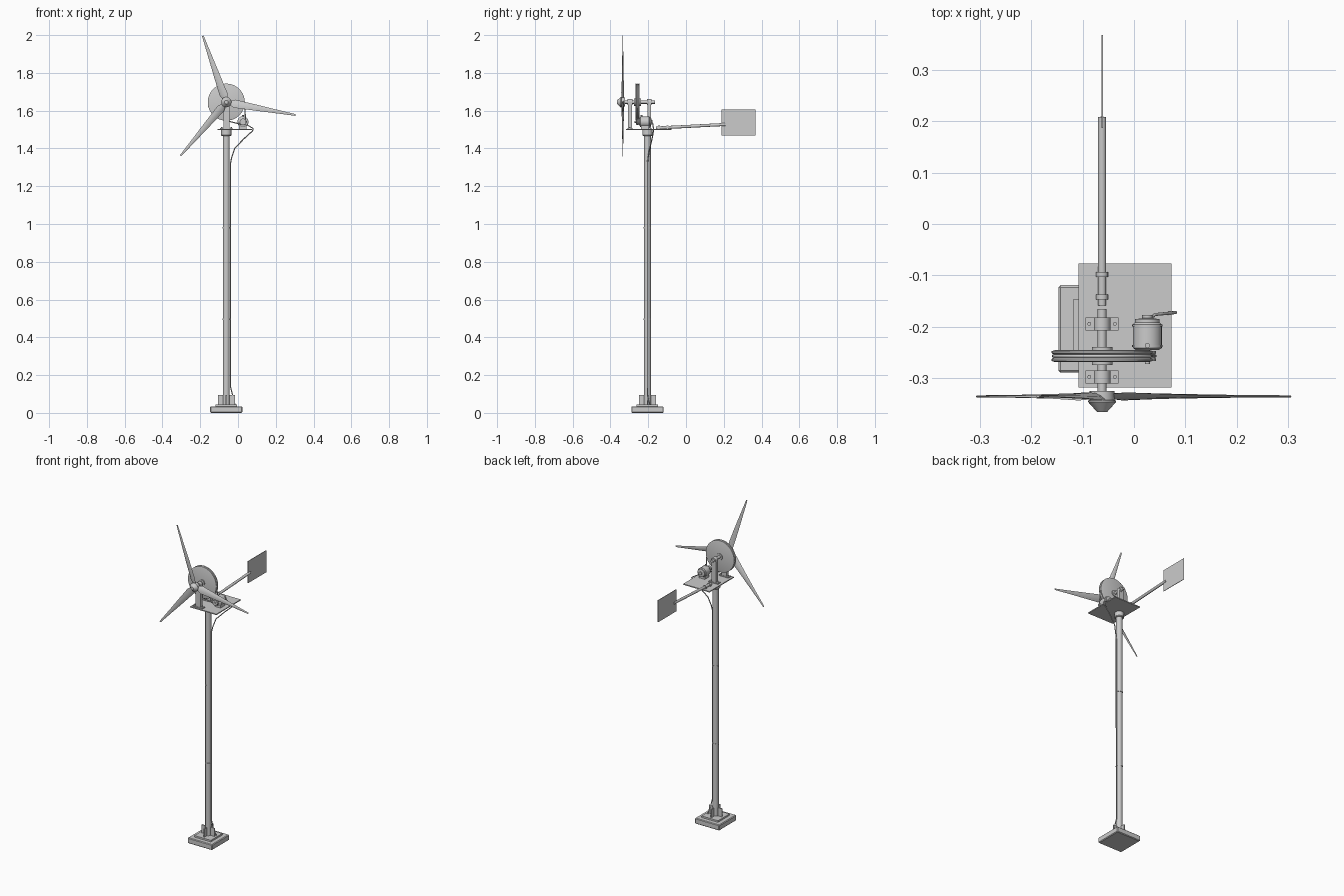
import bpy, bmesh
from math import sin, cos, pi, radians, atan2, acos, hypot
from mathutils import Vector

if "Cube" in bpy.data.objects:
    bpy.data.objects.remove(bpy.data.objects["Cube"])

PX, PY, HZ = -0.062, -0.204, 1.645     # pole axis and rotor height
MX, MZ = 0.026, 1.541                  # generator axis


def add(name, bm, smooth=True):
    bmesh.ops.recalc_face_normals(bm, faces=bm.faces)
    me = bpy.data.meshes.new(name)
    bm.to_mesh(me)
    bm.free()
    ob = bpy.data.objects.new(name, me)
    bpy.context.collection.objects.link(ob)
    if smooth:
        bpy.ops.object.select_all(action='DESELECT')
        ob.select_set(True)
        bpy.context.view_layer.objects.active = ob
        bpy.ops.object.shade_smooth_by_angle(angle=radians(35))
    return ob


def box(name, lo, hi, bevel=0):
    bm = bmesh.new()
    bmesh.ops.create_cube(bm, size=1)
    for v in bm.verts:
        v.co = Vector([l + (c + .5) * (h - l) for c, l, h in zip(v.co, lo, hi)])
    if bevel:
        bmesh.ops.bevel(bm, geom=bm.edges[:], offset=bevel, segments=1, affect='EDGES')
    return add(name, bm, False)


def lathe(name, profile, origin, axis, n=32):
    """Closed solid from (radius, distance along axis) rings."""
    rot = Vector((0, 0, 1)).rotation_difference(Vector(axis).normalized())
    bm = bmesh.new()
    rings = [[bm.verts.new(Vector(origin) + rot @ Vector((r * cos(2 * pi * i / n), r * sin(2 * pi * i / n), d)))
              for i in range(n)] for r, d in profile]
    for a, b in zip(rings, rings[1:]):
        for i in range(n):
            bm.faces.new((a[i], a[(i + 1) % n], b[(i + 1) % n], b[i]))
    bm.faces.new(rings[0])
    bm.faces.new(rings[-1])
    return add(name, bm)


def rod(name, p, q, r, n=24):
    d = Vector(q) - Vector(p)
    return lathe(name, [(r, 0), (r, d.length)], p, d, n)


def wire(name, pts, r, cyclic=False):
    cu = bpy.data.curves.new(name, 'CURVE')
    cu.dimensions = '3D'
    cu.bevel_depth, cu.bevel_resolution, cu.use_fill_caps = r, 2, True
    sp = cu.splines.new('POLY')
    sp.points.add(len(pts) - 1)
    for s, p in zip(sp.points, pts):
        s.co = (*p, 1)
    sp.use_cyclic_u = cyclic
    ob = bpy.data.objects.new(name, cu)
    bpy.context.collection.objects.link(ob)
    bpy.ops.object.select_all(action='DESELECT')
    ob.select_set(True)
    bpy.context.view_layer.objects.active = ob
    bpy.ops.object.convert(target='MESH')


# Base slabs and crossed gusset plates
box("base_slab", (PX - .085, PY - .085, 0), (PX + .085, PY + .085, .035), .004)
box("base_plate", (PX - .057, PY - .057, .033), (PX + .057, PY + .057, .045))
box("gusset_x", (PX - .045, PY - .003, .044), (PX + .045, PY + .003, .096))
box("gusset_y", (PX - .003, PY - .045, .044), (PX + .003, PY + .045, .096))

# Pole with joint rings and top collar
rod("pole", (PX, PY, .04), (PX, PY, 1.48), .018)
for i, z in enumerate((.495, .981)):
    rod(f"pole_ring_{i}", (PX, PY, z - .004), (PX, PY, z + .004), .020)
lathe("pole_collar", [(.024, 0), (.027, .004), (.027, .032)], (PX, PY, 1.466), (0, 0, 1))

# Platform
box("platform", (-.108, -.318, 1.497), (.073, -.077, 1.503))

# Shaft and two bearing stands with bolted feet
rod("shaft", (PX, -.335, HZ), (PX, -.165, HZ), .0085)
for k, y in enumerate((-.297, -.194)):
    box(f"stand_foot_{k}", (PX - .032, y - .0125, 1.502), (PX + .032, y + .0125, 1.509))
    box(f"stand_post_{k}", (PX - .016, y - .010, 1.505), (PX + .016, y + .010, HZ))
    rod(f"bearing_{k}", (PX, y - .0125, HZ), (PX, y + .0125, HZ), .016)
    for s in (-1, 1):
        rod(f"foot_bolt_{k}_{s}", (PX + s * .025, y, 1.508), (PX + s * .025, y, 1.513), .004, 6)

# Large belt wheel with grooved rim and hub
lathe("belt_wheel", [(.092, 0), (.098, .002), (.098, .006), (.091, .010), (.091, .013),
                     (.098, .017), (.098, .021), (.092, .023)], (PX, -.268, HZ), (0, 1, 0), 64)
rod("wheel_hub", (PX, -.274, HZ), (PX, -.239, HZ), .02)

# Generator, pulley, saddle and terminal
lathe("generator", [(.022, 0), (.028, .004), (.028, .050), (.024, .054), (.024, .060), (.010, .062), (.010, .068)],
      (MX, -.245, MZ), (0, 1, 0))
for i, y in enumerate((-.237, -.197)):
    rod(f"generator_band_{i}", (MX, y - .002, MZ), (MX, y + .002, MZ), .0295)
lathe("pulley", [(.017, 0), (.017, .004), (.012, .008), (.012, .011), (.017, .015), (.017, .019)],
      (MX, -.266, MZ), (0, 1, 0))
rod("generator_shaft", (MX, -.272, MZ), (MX, -.24, MZ), .005)
box("generator_saddle", (MX - .02, -.238, 1.502), (MX + .02, -.195, 1.522))
rod("generator_terminal", (MX, -.236, MZ + .025), (MX, -.236, MZ + .036), .005, 12)

# Drive belt: two arcs joined by tangents
dx, dz = MX - PX, MZ - HZ
R, r = .095, .015
a, b = atan2(dz, dx), acos((R - r) / hypot(dx, dz))
belt = []
for cx, cz, rad, t0, t1 in ((PX, HZ, R, a + b, a + 2 * pi - b), (MX, MZ, r, a - b, a + b)):
    for i in range(33):
        t = t0 + (t1 - t0) * i / 32
        belt.append((cx + rad * cos(t), -.2565, cz + rad * sin(t)))
wire("drive_belt", belt, .003, True)

# Rotor hub and nose cone
lathe("rotor_hub", [(.024, 0), (.024, .018), (.027, .019), (.027, .022), (.010, .041)],
      (PX, -.324, HZ), (0, -1, 0), 24)


# Blades: tapered, twisted lens sections
def blade(name, ang):
    out, side, fwd = Vector((cos(ang), 0, sin(ang))), Vector((sin(ang), 0, -cos(ang))), Vector((0, -1, 0))
    bm = bmesh.new()
    rings = []
    for rad, w, th, tw in ((.015, .024, .008, 22), (.045, .046, .009, 20), (.15, .034, .007, 12),
                           (.26, .021, .005, 7), (.373, .009, .004, 3)):
        c, s = cos(radians(tw)), sin(radians(tw))
        sec = ((-.5, 0), (-.2, .5), (.2, .4), (.5, 0), (.2, -.4), (-.2, -.5))
        rings.append([bm.verts.new(Vector((PX, -.335, HZ)) + out * rad
                      + side * (u * w * c - v * th * s) + fwd * (u * w * s + v * th * c)) for u, v in sec])
    for p, q in zip(rings, rings[1:]):
        for i in range(6):
            bm.faces.new((p[i], p[(i + 1) % 6], q[(i + 1) % 6], q[i]))
    bm.faces.new(rings[0])
    bm.faces.new(rings[-1])
    add(name, bm)


for i in range(3):
    blade(f"blade_{i}", radians(109.5 + 120 * i))

# Tail boom, clamps and vane
p0, p1 = Vector((PX, -.158, 1.508)), Vector((PX, .208, 1.527))
rod("tail_boom", p0, p1, .008)
for i, y in enumerate((-.142, -.098)):
    z = 1.509 + (y + .142) * .05
    rod(f"boom_clamp_{i}", (PX, y - .005, z), (PX, y + .005, z), .0115)
    box(f"clamp_foot_{i}", (PX - .012, y - .005, 1.502), (PX + .012, y + .005, 1.508))
box("tail_vane", (PX - .0015, .187, 1.468), (PX + .0015, .367, 1.605))

# Power cable from generator down the pole
wire("power_cable", [(MX + .01, -.181, MZ), (.040, -.176, 1.53), (.081, -.172, 1.505), (.077, -.172, 1.493),
                     (.03, -.18, 1.45), (-.018, -.192, 1.40), (-.034, -.201, 1.35), (-.040, PY, 1.32),
                     (-.040, PY, .14), (-.030, PY, .10), (-.022, -.2, .075), (-.016, -.19, .04)], .003)
